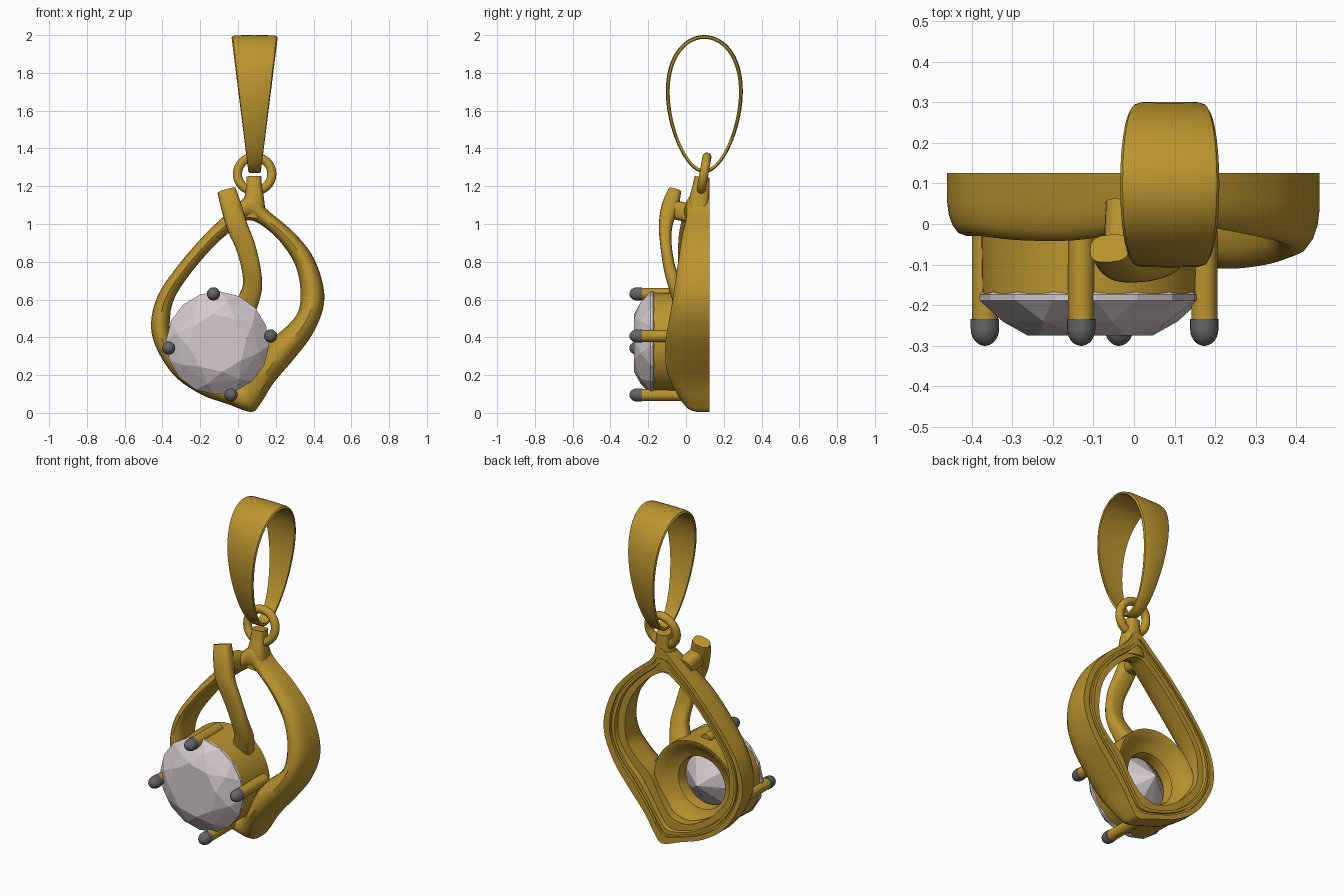
import bpy, bmesh, math
from mathutils import Vector

if "Cube" in bpy.data.objects:
    bpy.data.objects.remove(bpy.data.objects["Cube"])


def material(name, rgb):
    m = bpy.data.materials.new(name)
    m.diffuse_color = (*rgb, 1)
    m.use_nodes = True
    m.node_tree.nodes["Principled BSDF"].inputs["Base Color"].default_value = m.diffuse_color
    return m


GOLD = material("gold", (0.50, 0.30, 0.028))
GREY = material("dark grey", (0.13, 0.13, 0.13))
STONE = material("pale stone", (0.66, 0.59, 0.62))


def finish(name, bm, mat, angle=40):
    bmesh.ops.recalc_face_normals(bm, faces=bm.faces[:])
    me = bpy.data.meshes.new(name)
    bm.to_mesh(me)
    bm.free()
    ob = bpy.data.objects.new(name, me)
    bpy.context.collection.objects.link(ob)
    me.materials.append(mat)
    if angle:
        bpy.ops.object.select_all(action='DESELECT')
        ob.select_set(True)
        bpy.context.view_layer.objects.active = ob
        bpy.ops.object.shade_smooth_by_angle(angle=math.radians(angle))
    return ob


def loft(name, rings, mat, closed=False, angle=40):
    """Skin a row of closed cross-sections."""
    bm = bmesh.new()
    vs = [[bm.verts.new(p) for p in r] for r in rings]
    n, k = len(vs), len(vs[0])
    for i in range(n if closed else n - 1):
        a, b = vs[i], vs[(i + 1) % n]
        for j in range(k):
            bm.faces.new((a[j], a[(j + 1) % k], b[(j + 1) % k], b[j]))
    if not closed:
        bm.faces.new(vs[0])
        bm.faces.new(vs[-1])
    return finish(name, bm, mat, angle)


def spline(pts, steps, closed=False):
    """Catmull-Rom samples through tuples of any length."""
    n, out = len(pts), []
    get = lambda i: pts[i % n] if closed else pts[max(0, min(n - 1, i))]
    for i in range(n if closed else n - 1):
        for s in range(steps):
            t = s / steps
            out.append(tuple(
                0.5 * (2 * b + (c - a) * t + (2 * a - 5 * b + 4 * c - d) * t * t
                       + (3 * b - a - 3 * c + d) * t ** 3)
                for a, b, c, d in zip(get(i - 1), get(i), get(i + 1), get(i + 2))))
    return out if closed else out + [pts[-1]]


def lathe(name, profile, x, z, mat, closed=False, seg=48, angle=40):
    """Turn (radius, y) points around an axis parallel to y."""
    rings = [[(x + r * math.cos(a), y, z + r * math.sin(a))
              for a in (2 * math.pi * j / seg for j in range(seg))] for r, y in profile]
    return loft(name, rings, mat, closed, angle)


def strand(name, pts, steps=8, seg=20):
    """Sweep a soft rectangular section; points are x, y, z, half width, half depth."""
    path = spline(pts, steps)
    rings = []
    for i, p in enumerate(path):
        q, r = path[max(0, i - 1)], path[min(len(path) - 1, i + 1)]
        t = (Vector(r[:3]) - Vector(q[:3])).normalized()
        side = (Vector((1, 0, 0)) - t * t.x).normalized()
        up = t.cross(side)
        ring = []
        for j in range(seg):
            a = 2 * math.pi * j / seg
            c, s = math.cos(a), math.sin(a)
            ring.append(Vector(p[:3])
                        + side * p[3] * math.copysign(abs(c) ** 0.7, c)
                        + up * p[4] * math.copysign(abs(s) ** 0.7, s))
        rings.append(ring)
    return loft(name, rings, GOLD)


# Teardrop frame: outer x, z, inner x, z, front y
BACK = 0.125
OUTLINE = [
    (0.085, 1.17, 0.06, 1.02, 0.0), (0.15, 1.08, 0.13, 0.99, 0.0),
    (0.28, 0.97, 0.22, 0.91, -0.02), (0.39, 0.84, 0.30, 0.79, -0.04),
    (0.45, 0.68, 0.33, 0.66, -0.06), (0.45, 0.55, 0.32, 0.54, -0.08),
    (0.39, 0.41, 0.26, 0.46, -0.10), (0.30, 0.29, 0.17, 0.38, -0.11),
    (0.19, 0.16, 0.11, 0.27, -0.10), (0.12, 0.05, 0.05, 0.19, -0.05),
    (0.07, 0.005, 0.0, 0.16, -0.02), (-0.05, 0.045, -0.07, 0.15, -0.03),
    (-0.20, 0.10, -0.17, 0.19, -0.04), (-0.34, 0.20, -0.27, 0.27, -0.04),
    (-0.435, 0.35, -0.35, 0.38, -0.03), (-0.46, 0.48, -0.36, 0.50, -0.03),
    (-0.42, 0.63, -0.335, 0.61, -0.03), (-0.31, 0.79, -0.25, 0.74, -0.04),
    (-0.17, 0.95, -0.12, 0.89, -0.04), (-0.03, 1.08, 0.0, 0.99, -0.02)]
# Section: across the band, depth from the back (with a shallow back groove)
SECTION = [(0, 0), (0, 0.45), (0.04, 0.65), (0.13, 0.82), (0.28, 0.95), (0.5, 1),
           (0.72, 0.95), (0.87, 0.82), (0.96, 0.65), (1, 0.45), (1, 0.12),
           (0.62, 0.12), (0.58, 0), (0.42, 0), (0.42, 0.08), (0.3, 0.08), (0.3, 0)]
loft("frame", [[(ox + (ix - ox) * u, BACK + (fy - BACK) * d, oz + (iz - oz) * u)
                for u, d in SECTION]
               for ox, oz, ix, iz, fy in spline(OUTLINE, 5, True)], GOLD, closed=True)

# Neck tab that holds the ring
strand("neck", [(0.075, 0.065, 1.03, 0.075, 0.055), (0.085, 0.07, 1.12, 0.055, 0.055),
                (0.085, 0.08, 1.2, 0.042, 0.045), (0.085, 0.085, 1.25, 0.04, 0.04)])

# Crossing strand and its bridge to the frame
strand("crossing_strand", [
    (-0.06, -0.06, 1.175, 0.05, 0.035), (-0.035, -0.085, 1.09, 0.055, 0.045),
    (-0.005, -0.108, 0.99, 0.055, 0.036), (0.04, -0.105, 0.88, 0.052, 0.03),
    (0.07, -0.085, 0.76, 0.05, 0.032), (0.075, -0.05, 0.66, 0.052, 0.04),
    (0.04, -0.01, 0.56, 0.06, 0.05)])
strand("strand_bridge", [(-0.02, 0.05, 1.05, 0.05, 0.05), (-0.03, -0.08, 1.08, 0.045, 0.05)])

# Stone cup with a conical seat, open at the back
CX, CZ = -0.108, 0.37
lathe("stone_cup", [(0.265, -0.18), (0.268, 0.0), (0.268, 0.07), (0.245, 0.065),
                    (0.215, 0.035), (0.18, 0.015), (0.155, 0.005), (0.15, -0.01),
                    (0.15, -0.06), (0.255, -0.165), (0.257, -0.18)],
      CX, CZ, GOLD, closed=True, seg=64)

# Faceted round stone
bm = bmesh.new()
for count, radius, y, turn in [(8, 0.155, -0.275, 0), (8, 0.222, -0.24, 0.5),
                               (16, 0.273, -0.188, 0.5), (16, 0.273, -0.174, 0.5),
                               (8, 0.13, -0.048, 0), (1, 0, 0.055, 0)]:
    for j in range(count):
        a = 2 * math.pi * (j + turn) / count + 0.15
        bm.verts.new((CX + radius * math.cos(a), y, CZ + radius * math.sin(a)))
bmesh.ops.convex_hull(bm, input=bm.verts[:])
finish("stone", bm, STONE, angle=None)

# Four prongs with dark tips
for x, z in [(-0.13, 0.63), (0.173, 0.407), (-0.037, 0.095), (-0.367, 0.343)]:
    lathe("prong", [(0.032, 0.0), (0.032, -0.236)], x, z, GOLD, seg=20)
    tip = [(0.035, -0.234)] + [(0.035 * math.cos(t), -0.258 - 0.042 * math.sin(t))
                               for t in (0.25 * k for k in range(7))]
    lathe("prong_tip", tip, x, z, GREY, seg=20, angle=60)

# Jump ring, leaning slightly back
bpy.ops.mesh.primitive_torus_add(major_radius=0.091, minor_radius=0.024,
                                 major_segments=48, minor_segments=16,
                                 location=(0.088, 0.095, 1.265),
                                 rotation=(math.radians(80), 0, 0))
ring = bpy.context.object
ring.name = "jump_ring"
ring.data.materials.append(GOLD)
bpy.ops.object.shade_smooth_by_angle(angle=math.radians(60))

# Tapered bail loop: section is across x, inset towards the loop centre
rings = []
for i in range(72):
    t = 2 * math.pi * i / 72
    ring_pts = []
    for u, inset in [(-1, 0.014), (-0.95, 0.005), (-0.8, 0.001), (0, 0), (0.8, 0.001),
                     (0.95, 0.005), (1, 0.014), (0.96, 0.02), (0, 0.016), (-0.96, 0.02)]:
        z = 1.635 + (0.365 - inset) * math.cos(t)
        y = 0.097 + (0.2 - inset) * math.sin(t) * (1 + 0.2 * math.cos(t))
        half = 0.034 + 0.088 * (1 + math.cos(t)) / 2
        ring_pts.append((0.088 + u * half, y, z))
    rings.append(ring_pts)
loft("bail", rings, GOLD, closed=True)
